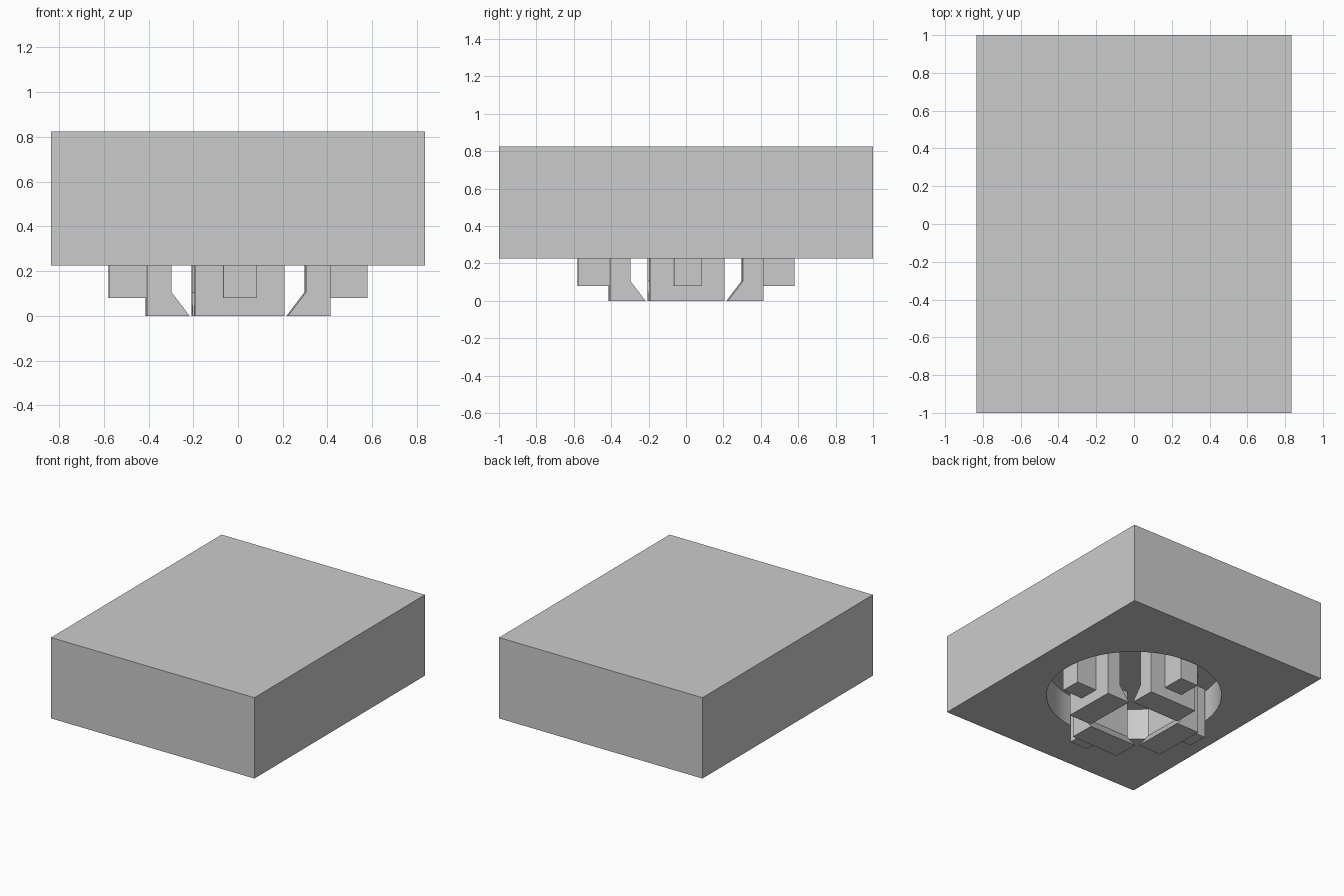
import bpy, bmesh
from math import radians
from mathutils import Matrix

if "Cube" in bpy.data.objects:
    bpy.data.objects.remove(bpy.data.objects["Cube"], do_unlink=True)

BASE_Z, TOP_Z = 0.225, 0.825
RECESS_Z = 0.46
TWIST = 1.0  # slight turn of the clip ring, in degrees

grey = bpy.data.materials.new("light grey")
grey.use_nodes = True
colour = (0.6, 0.6, 0.6, 1)
grey.diffuse_color = colour
grey.node_tree.nodes["Principled BSDF"].inputs["Base Color"].default_value = colour


def make_object(name, bm):
    bmesh.ops.recalc_face_normals(bm, faces=bm.faces)
    mesh = bpy.data.meshes.new(name)
    bm.to_mesh(mesh)
    bm.free()
    mesh.materials.append(grey)
    obj = bpy.data.objects.new(name, mesh)
    bpy.context.collection.objects.link(obj)
    return obj


def extrude_profile(name, profile, half_width, angle):
    """Extrude an (x, z) outline across y, then turn it about z."""
    bm = bmesh.new()
    face = bm.faces.new([bm.verts.new((x, -half_width, z)) for x, z in profile])
    result = bmesh.ops.extrude_face_region(bm, geom=[face])
    moved = [v for v in result["geom"] if isinstance(v, bmesh.types.BMVert)]
    bmesh.ops.translate(bm, verts=moved, vec=(0, 2 * half_width, 0))
    bmesh.ops.rotate(bm, verts=bm.verts, cent=(0, 0, 0),
                     matrix=Matrix.Rotation(angle, 3, "Z"))
    return make_object(name, bm)


# Rectangular block
half_x = 0.835
block = extrude_profile("block", [(-half_x, BASE_Z), (half_x, BASE_Z),
                                  (half_x, TOP_Z), (-half_x, TOP_Z)], 1.0, 0)

# Round recess in the underside
bm = bmesh.new()
depth = 0.6
bmesh.ops.create_cone(bm, cap_ends=True, segments=96, radius1=0.6, radius2=0.6,
                      depth=depth,
                      matrix=Matrix.Translation((0, 0, RECESS_Z - depth / 2)))
cutter = make_object("recess_cutter", bm)
cutter.hide_render = True
cut = block.modifiers.new("recess", "BOOLEAN")
cut.operation = "DIFFERENCE"
cut.solver = "EXACT"
cut.object = cutter
bpy.ops.object.select_all(action="DESELECT")
bpy.context.view_layer.objects.active = block
block.select_set(True)
bpy.ops.object.modifier_apply(modifier=cut.name)
bpy.data.objects.remove(cutter, do_unlink=True)
bpy.ops.object.shade_smooth_by_angle(angle=radians(30))

# Four hooked clips, each with a rib on its outer side
clip_profile = [(0.41, RECESS_Z), (0.41, 0), (0.22, 0), (0.3, 0.105), (0.3, RECESS_Z)]
rib_profile = [(0.41, RECESS_Z), (0.41, 0.08), (0.578, 0.08), (0.578, RECESS_Z)]
for i, side in enumerate(("left", "back", "right", "front")):
    angle = radians(90 * i + TWIST)
    extrude_profile(side + "_clip", clip_profile, 0.2, angle)
    extrude_profile(side + "_rib", rib_profile, 0.075, angle)
